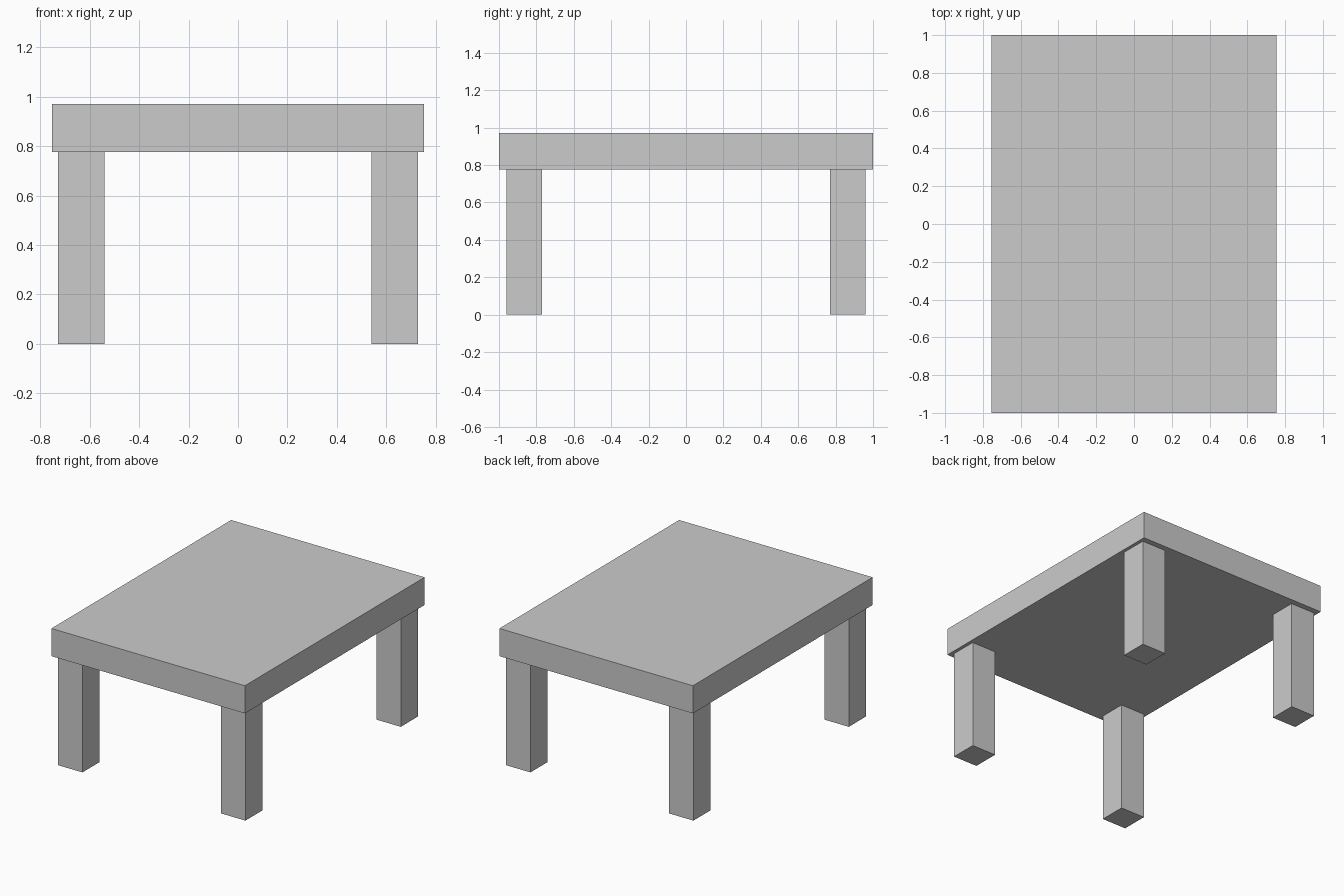
import bpy

if "Cube" in bpy.data.objects:
    bpy.data.objects.remove(bpy.data.objects["Cube"])


def box(name, lo, hi):
    """Axis-aligned box between two corners."""
    centre = [(a + b) / 2 for a, b in zip(lo, hi)]
    size = [b - a for a, b in zip(lo, hi)]
    bpy.ops.mesh.primitive_cube_add(size=1, location=centre)
    obj = bpy.context.object
    obj.name = name
    obj.scale = size
    bpy.ops.object.transform_apply(location=False, rotation=False, scale=True)
    return obj


LEG_HEIGHT = 0.777
LEG = 0.19               # leg thickness
LEG_X, LEG_Y = 0.635, 0.865  # leg centres

# Thick table top
box("table_top", (-0.754, -1.0, LEG_HEIGHT), (0.754, 1.0, 0.972))

# Four square legs, set slightly in from the corners
for side, sx in (("left", -1), ("right", 1)):
    for end, sy in (("front", -1), ("back", 1)):
        x, y = sx * LEG_X, sy * LEG_Y
        box(f"{end}_{side}_leg",
            (x - LEG / 2, y - LEG / 2, 0),
            (x + LEG / 2, y + LEG / 2, LEG_HEIGHT))
